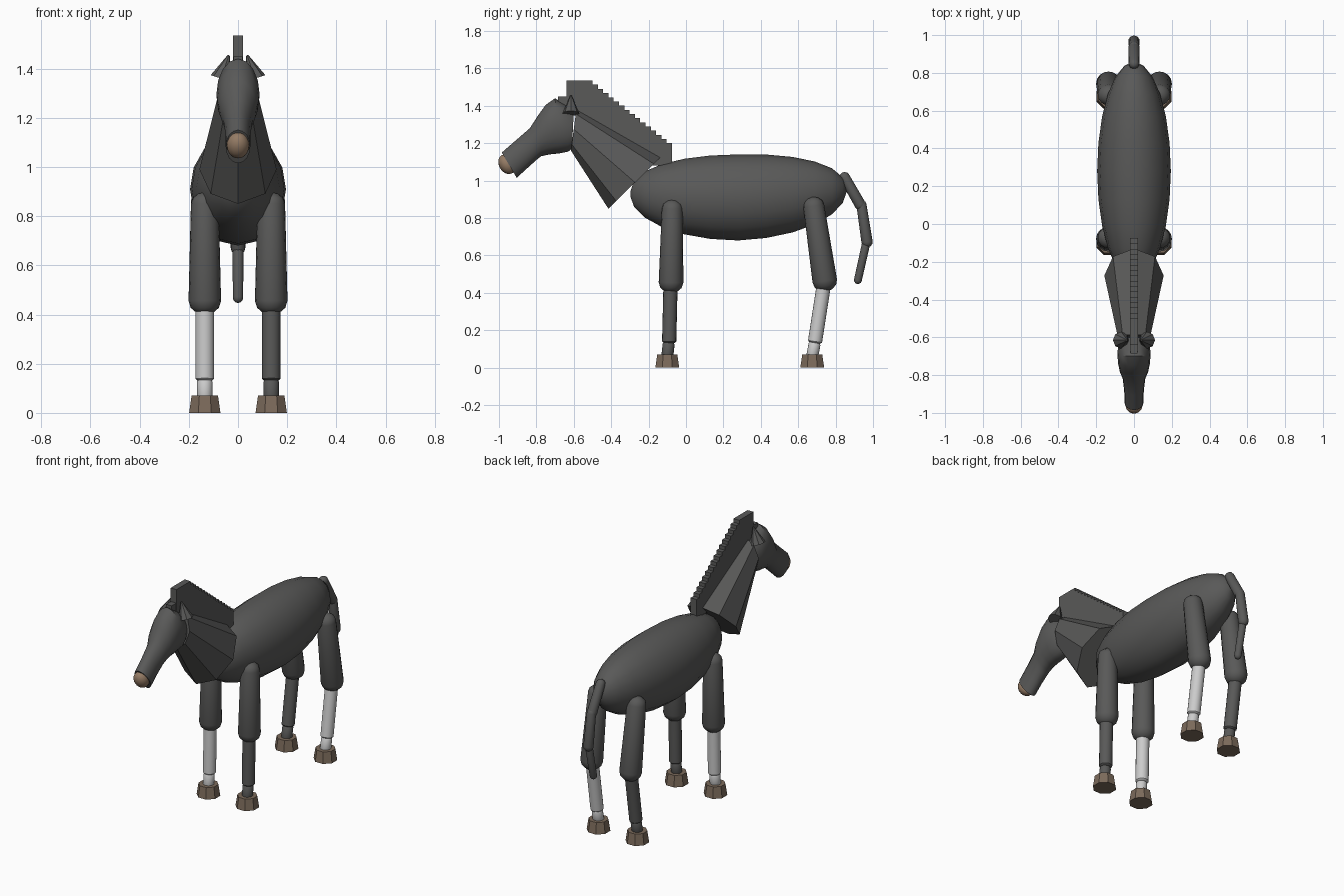
import bpy, bmesh, math
from mathutils import Vector, Matrix

if "Cube" in bpy.data.objects:
    bpy.data.objects.remove(bpy.data.objects["Cube"])


def material(name, r, g, b):
    m = bpy.data.materials.new(name)
    m.diffuse_color = (r, g, b, 1)
    m.use_nodes = True
    m.node_tree.nodes["Principled BSDF"].inputs["Base Color"].default_value = m.diffuse_color
    return m


COAT = material("coat", 0.10, 0.10, 0.098)
WHITE = material("white_sock", 0.55, 0.55, 0.55)
HOOF = material("hoof_brown", 0.20, 0.145, 0.105)
NOSE = material("nose_tan", 0.30, 0.20, 0.13)


def finish(bm, name, mat, angle=35):
    bmesh.ops.recalc_face_normals(bm, faces=bm.faces)
    me = bpy.data.meshes.new(name)
    bm.to_mesh(me)
    bm.free()
    me.materials.append(mat)
    ob = bpy.data.objects.new(name, me)
    bpy.context.collection.objects.link(ob)
    if angle:
        bpy.ops.object.select_all(action='DESELECT')
        ob.select_set(True)
        bpy.context.view_layer.objects.active = ob
        bpy.ops.object.shade_smooth_by_angle(angle=math.radians(angle))
    return ob


def loft(name, rings, mat, x=0, n=16, angle=35):
    """Each ring is (top y, top z, bottom y, bottom z, half width)."""
    bm = bmesh.new()
    loops = []
    for ty, tz, by, bz, hw in rings:
        top, bot = Vector((x, ty, tz)), Vector((x, by, bz))
        c, v = (top + bot) / 2, (top - bot) / 2
        loops.append([bm.verts.new(c + v * math.cos(2 * math.pi * i / n)
                                   + Vector((hw * math.sin(2 * math.pi * i / n), 0, 0)))
                      for i in range(n)])
    for a, b in zip(loops, loops[1:]):
        for i in range(n):
            j = (i + 1) % n
            bm.faces.new((a[i], a[j], b[j], b[i]))
    bm.faces.new(loops[0])
    bm.faces.new(loops[-1])
    return finish(bm, name, mat, angle)


def limb(name, a, b, ra, rb, mat, x=0, cap=1.0):
    """Tapered limb with rounded ends; a and b are (y, z) end centres."""
    a, b = Vector(a), Vector(b)
    d = (b - a).normalized()
    p = Vector((-d.y, d.x))
    arc = [math.radians(t) for t in (84, 60, 30, 0)]
    spots = [(a - d * ra * cap * math.sin(t), ra * math.cos(t)) for t in arc]
    spots += [(b + d * rb * cap * math.sin(t), rb * math.cos(t)) for t in reversed(arc)]
    loft(name, [(*(c + p * r), *(c - p * r), r) for c, r in spots], mat, x)


# barrel of the body
rings = []
for deg in (2, 15, 30, 45, 60, 75, 90, 105, 120, 135, 150, 165, 178):
    t = math.radians(deg)
    y, s = 0.28 - 0.578 * math.cos(t), math.sin(t)
    lift = 0.02 if deg > 90 else 0
    rings.append((y, 0.925 + lift * abs(math.cos(t)) + 0.215 * s ** 0.8,
                  y, 0.925 + lift * abs(math.cos(t)) - 0.245 * s, 0.195 * s))
loft("body", rings, COAT)

# octagonal neck
loft("neck", [(-0.585, 1.39, -0.615, 1.16, 0.085),
              (-0.13, 1.13, -0.415, 0.85, 0.157)], COAT, n=8)

# head, from poll to muzzle
loft("head", [(-0.60, 1.37, -0.61, 1.17, 0.07),
              (-0.64, 1.405, -0.63, 1.155, 0.083),
              (-0.70, 1.44, -0.68, 1.145, 0.088),
              (-0.75, 1.405, -0.73, 1.14, 0.084),
              (-0.79, 1.35, -0.775, 1.13, 0.075),
              (-0.835, 1.28, -0.80, 1.11, 0.06),
              (-0.91, 1.215, -0.85, 1.065, 0.052),
              (-0.985, 1.15, -0.905, 1.015, 0.05)], COAT)

# nose
bm = bmesh.new()
bmesh.ops.create_uvsphere(bm, u_segments=16, v_segments=10, radius=1, matrix=(
    Matrix.Translation((0, -0.957, 1.088)) @ Matrix.Rotation(math.radians(30), 4, 'X')
    @ Matrix.Diagonal((0.046, 0.043, 0.056, 1))))
finish(bm, "nose", NOSE)

# ears
for side, s in (("right", 1), ("left", -1)):
    bm = bmesh.new()
    bmesh.ops.create_cone(bm, cap_ends=True, segments=8, radius1=0.045, radius2=0.004,
                          depth=0.10, matrix=Matrix.Translation((s * 0.053, -0.615, 1.407))
                          @ Matrix.Rotation(s * math.radians(-18), 4, 'Y'))
    finish(bm, "ear_" + side, COAT, 0)


# mane of overlapping blocks, with a small forelock
def block(bm, y0, y1, z0, z1, hw=0.02):
    bmesh.ops.create_cube(bm, size=1, matrix=Matrix.Translation((0, (y0 + y1) / 2, (z0 + z1) / 2))
                          @ Matrix.Diagonal((hw * 2, y1 - y0, z1 - z0, 1)))


bm = bmesh.new()
STEPS = 15
for i in range(STEPS + 1):
    t = i / STEPS
    y, z = -0.64 + 0.425 * t, 1.535 - 0.335 * t
    block(bm, y, y + 0.14, z - 0.13 + 0.01 * t, z)
finish(bm, "mane", COAT, 0)
bm = bmesh.new()
block(bm, -0.685, -0.57, 1.36, 1.45, 0.019)
finish(bm, "forelock", COAT, 0)

# tail in three segments
limb("tail_top", (0.848, 1.018), (0.932, 0.87), 0.028, 0.03, COAT)
limb("tail_middle", (0.938, 0.87), (0.968, 0.672), 0.027, 0.03, COAT)
limb("tail_tip", (0.962, 0.66), (0.919, 0.468), 0.022, 0.021, COAT)

# legs: thigh top, knee, shin bottom, hoof y; opposite corners wear white socks
LEGS = {
    "front": ((-0.073, 0.85), (-0.08, 0.455), (-0.083, 0.43), (-0.09, 0.14), -0.10),
    "hind": ((0.683, 0.865), (0.742, 0.463), (0.735, 0.43), (0.69, 0.14), 0.675),
}
for pair, (top, knee, shin, ankle, hy) in LEGS.items():
    for side, s in (("right", 1), ("left", -1)):
        x, tag = s * 0.135, pair + "_" + side
        sock = WHITE if (pair == "front") == (s < 0) else COAT
        limb("upper_leg_" + tag, top, knee, 0.056, 0.066, COAT, x, 0.85)
        limb("lower_leg_" + tag, shin, ankle, 0.038, 0.038, sock, x, 0.3)
        limb("pastern_" + tag, (ankle[0] - 0.003, 0.125), (hy, 0.06), 0.032, 0.032, sock, x, 0.5)
        bm = bmesh.new()
        bmesh.ops.create_cone(bm, cap_ends=True, segments=8, radius1=0.069, radius2=0.058,
                              depth=0.07, matrix=Matrix.Translation((x, hy, 0.035))
                              @ Matrix.Rotation(math.pi / 8, 4, 'Z'))
        finish(bm, "hoof_" + tag, HOOF, 0)
